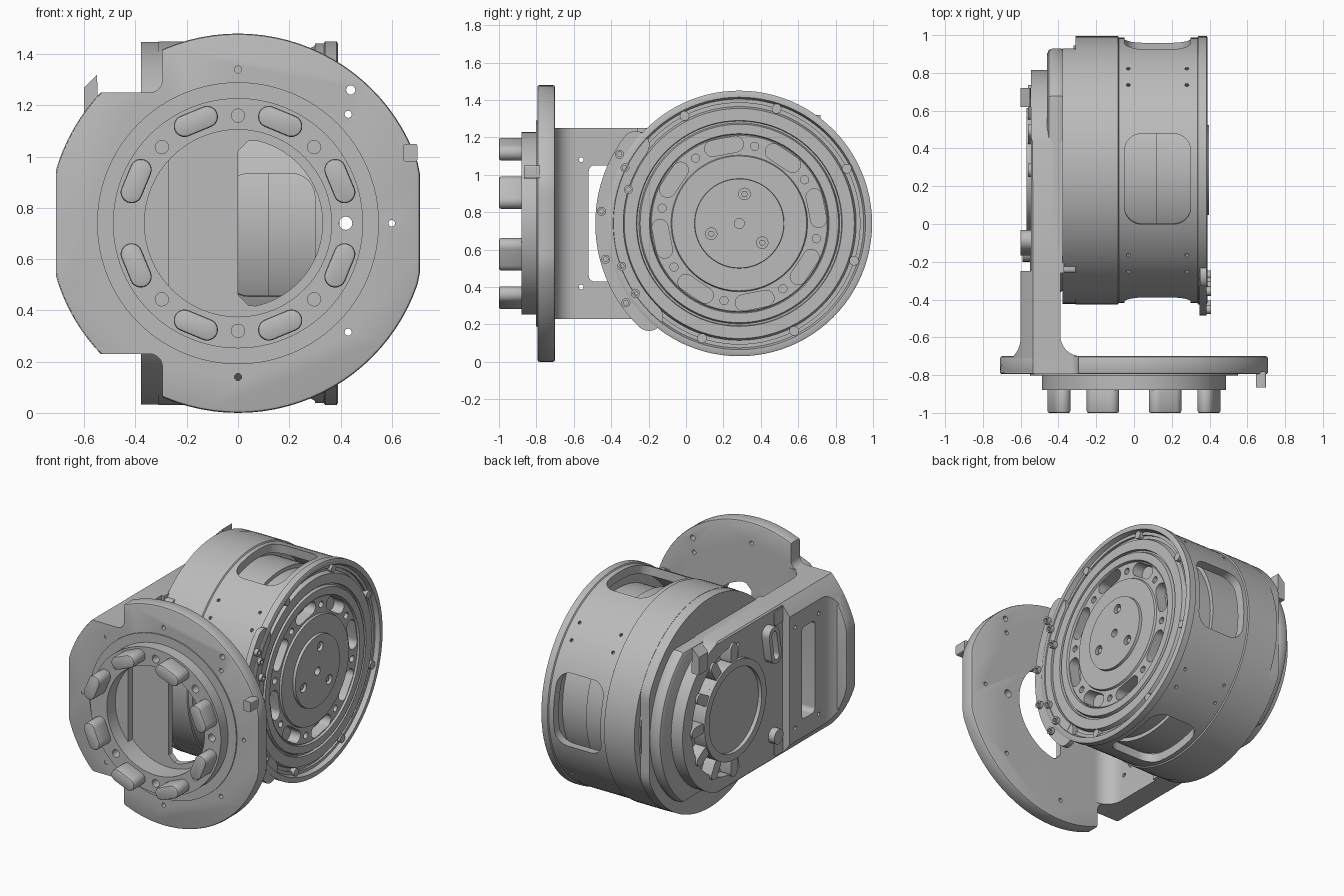
import bpy, bmesh, math
from mathutils import Matrix, Vector

cube = bpy.data.objects.get("Cube")
if cube:
    bpy.data.objects.remove(cube)

grey = bpy.data.materials.new("machined grey")
grey.use_nodes = True
grey.diffuse_color = (0.5, 0.5, 0.5, 1)
grey.node_tree.nodes["Principled BSDF"].inputs["Base Color"].default_value = (0.5, 0.5, 0.5, 1)

ZC = 0.74                # height of both axes
DRUM = (0.285, ZC)       # drum axis in y, z
BORE = (0, ZC)           # flange axis in x, z


# ---- outlines ----
def polar(c, r, deg):
    a = math.radians(deg)
    return (c[0] + r * math.cos(a), c[1] + r * math.sin(a))


def arc(c, r, a0, a1, n=12):
    return [polar(c, r, a0 + (a1 - a0) * i / n) for i in range(n + 1)]


def circle(c, r, n=24):
    return arc(c, r, 0, 360, n)[:-1]


def capsule(c, length, width, deg):
    h = (length - width) / 2
    return (arc(polar(c, h, deg), width / 2, deg - 90, deg + 90) +
            arc(polar(c, -h, deg), width / 2, deg + 90, deg + 270))


def rounded(x0, x1, y0, y1, r):
    return (arc((x1 - r, y1 - r), r, 0, 90, 8) + arc((x0 + r, y1 - r), r, 90, 180, 8) +
            arc((x0 + r, y0 + r), r, 180, 270, 8) + arc((x1 - r, y0 + r), r, 270, 360, 8))


# ---- solids ----
def finish(bm, name):
    bmesh.ops.recalc_face_normals(bm, faces=bm.faces)
    me = bpy.data.meshes.new(name)
    bm.to_mesh(me)
    bm.free()
    me.materials.append(grey)
    ob = bpy.data.objects.new(name, me)
    bpy.context.collection.objects.link(ob)
    return ob


def prism(name, pts, axis, lo, hi):
    place = {"X": lambda p, t: (t, p[0], p[1]),
             "Y": lambda p, t: (p[0], t, p[1]),
             "Z": lambda p, t: (p[0], p[1], t)}[axis]
    bm = bmesh.new()
    face = bm.faces.new([bm.verts.new(place(p, lo)) for p in pts])
    out = bmesh.ops.extrude_face_region(bm, geom=[face])["geom"]
    shift = Vector(place((0, 0), hi - lo))
    bmesh.ops.translate(bm, vec=shift, verts=[v for v in out if isinstance(v, bmesh.types.BMVert)])
    return finish(bm, name)


def lathe(name, profile, closed, steps=96):
    """Turn (x, radius) points round the drum axis."""
    bm = bmesh.new()
    vs = [bm.verts.new((x, DRUM[0], ZC + r)) for x, r in profile]
    es = [bm.edges.new(p) for p in zip(vs, vs[1:])]
    if closed:
        es.append(bm.edges.new((vs[-1], vs[0])))
    bmesh.ops.spin(bm, geom=vs + es, cent=(0, DRUM[0], ZC), axis=(1, 0, 0),
                   angle=math.tau, steps=steps, use_duplicate=False)
    bmesh.ops.remove_doubles(bm, verts=bm.verts, dist=1e-4)
    return finish(bm, name)


def turn(ob, deg):
    c = Matrix.Translation((0, DRUM[0], ZC))
    ob.data.transform(c @ Matrix.Rotation(math.radians(deg), 4, "X") @ c.inverted())
    return ob


def join(name, obs):
    bpy.ops.object.select_all(action="DESELECT")
    for o in obs:
        o.select_set(True)
    bpy.context.view_layer.objects.active = obs[0]
    if len(obs) > 1:
        bpy.ops.object.join()
    obs[0].name = name
    return obs[0]


def apply(ob, mod):
    bpy.context.view_layer.objects.active = ob
    bpy.ops.object.modifier_apply(modifier=mod.name)


def cut(ob, cutters, operation="DIFFERENCE"):
    tool = join("cutter", cutters)
    mod = ob.modifiers.new("cut", "BOOLEAN")
    mod.operation, mod.object, mod.solver = operation, tool, "EXACT"
    apply(ob, mod)
    bpy.data.objects.remove(tool)
    return ob


def bevel(ob, width):
    mod = ob.modifiers.new("bevel", "BEVEL")
    mod.width, mod.segments, mod.limit_method = width, 2, "ANGLE"
    mod.angle_limit = math.radians(50)
    apply(ob, mod)
    return ob


# ---- mounting flange ----
outline = [(max(-0.71, min(0.71, x)), z) for x, z in circle(BORE, 0.74, 96)]
flange = bevel(prism("mounting_flange", outline, "Y", -0.795, -0.70), 0.012)
opening = [(0.04, ZC - 0.32)] + arc(BORE, 0.33, -78, 78, 24) + [(0.04, ZC + 0.32), (0, ZC + 0.28), (0, ZC - 0.28)]
cut(flange, [prism("c", rounded(-1, -0.295, 1.25, 2, 0.05), "Y", -1, 0),
             prism("c", rounded(-1, -0.295, -0.6, 0.23, 0.05), "Y", -1, 0)])
cut(flange, [prism("c", circle(BORE, 0.365, 64), "Y", -1, -0.74)])
flange_holes = [(0.44, 1.26, 0.018), (0, 1.34, 0.014), (0, 0.14, 0.014), (0.42, ZC, 0.026)]
flange_holes += [(sx * 0.43, ZC + sz * 0.425, 0.014) for sx in (1, -1) for sz in (1, -1)]
flange_holes += [(sx * 0.6, ZC, 0.013) for sx in (1, -1)]
cut(flange, [prism("c", opening, "Y", -0.9, -0.6)] +
    [prism("c", circle((x, z), r, 16), "Y", -0.9, -0.6) for x, z, r in flange_holes])

step = cut(prism("flange_step", circle(BORE, 0.55, 96), "Y", -0.803, -0.78),
           [prism("c", circle(BORE, 0.47, 96), "Y", -1, 0)])
boss = cut(prism("flange_boss", circle(BORE, 0.488, 96), "Y", -0.88, -0.78),
           [prism("c", circle(BORE, 0.365, 64), "Y", -1, -0.7)] +
           [prism("c", circle(polar(BORE, 0.42, a), 0.026, 16), "Y", -1, -0.82 if a else -0.7)
            for a in range(-135, 180, 45)])
for i in range(8):
    a = 22.5 + 45 * i
    bevel(prism("drive_pad", capsule(polar(BORE, 0.43, a), 0.18, 0.085, a + 90), "Y", -1, -0.87), 0.01)
prism("edge_tab", rounded(0.645, 0.70, 0.98, 1.05, 0.01), "Y", -0.865, -0.78)

# ---- side arm ----
foot = ([(-0.27, -0.79), (-0.27, -0.70)] + arc((-0.28, -0.59), 0.11, 270, 180) +
        [(-0.39, -0.25), (-0.6, -0.25)] + arc((-0.75, -0.6), 0.15, 0, -72) + [(-0.71, -0.79)])
arm = prism("arm_foot", foot, "Z", 0.23, 1.25)
cut(arm, [prism("c", circle(BORE, 0.74, 96), "Y", -2, 2)], "INTERSECT")
cut(arm, [prism("c", rounded(-0.52, -0.38, 0.43, 1.05, 0.03), "X", -1, 0)] +
    [prism("c", circle((y, z), 0.013, 12), "X", -1, 0)
     for y in (-0.31, -0.56) for z in (0.4, 1.08)])

plate = prism("arm_plate", [(-0.26, ZC - 0.51)] + arc(DRUM, 0.53, -74, 74, 40) + [(-0.26, ZC + 0.51)],
              "X", -0.545, -0.37)
cut(plate, [prism("c", circle(BORE, 0.74, 96), "Y", -2, 2)], "INTERSECT")
cut(plate, [prism("c", arc(DRUM, 0.43, -100, 100, 32) + arc(DRUM, 0.33, 100, -100, 32), "X", -1, -0.48)])
for i in range(7):
    a = -90 + 30 * i
    prism("hub_finger", capsule(polar(DRUM, 0.38, a), 0.14, 0.07, a), "X", -0.56, -0.46)
hub = cut(prism("hub_ring", circle(DRUM, 0.33, 64), "X", -0.57, -0.45),
          [prism("c", circle(DRUM, 0.28, 64), "X", -1, -0.53)])
cut(hub, [prism("c", circle(polar(DRUM, r, 45 * i + r * 100), s, 12), "X", -0.6, -0.49)
          for i in range(8) for r, s in ((0.22, 0.02), (0.13, 0.012))])
cut(prism("slotted_lug", capsule((-0.1, 1.04), 0.26, 0.11, 80), "X", -0.6, -0.5),
    [prism("c", capsule((-0.1, 1.04), 0.2, 0.05, 80), "X", -1, -0.56)])
prism("lower_lug", circle((-0.15, 0.4), 0.05), "X", -0.59, -0.5)
prism("top_bracket", [(-0.6, 1.15), (-0.6, 1.27), (-0.55, 1.32), (-0.545, 1.15)], "Y", 0.62, 0.72)
for z in (0.25, 1.13):
    prism("arm_rib", rounded(-0.26, -0.16, z, z + 0.1, 0.02), "X", -0.55, -0.31)

# ---- drum rear end, with flats where the arm wraps it ----
end = [(min(y, 0.93), z) for y, z in circle(DRUM, 0.708, 96)]
prism("drum_end", end, "X", -0.378, -0.30)
cover = [(y, max(ZC - 0.51, min(ZC + 0.51, z))) for y, z in circle(DRUM, 0.645, 96)]
bevel(prism("rear_cover", cover, "X", -0.46, -0.36), 0.03)

# ---- drum shell with windows and radial screw holes ----
shell = lathe("drum_shell", [(-0.31, 0.71), (-0.085, 0.71), (-0.08, 0.702), (0.335, 0.702), (0.34, 0.71),
                             (0.385, 0.71), (0.39, 0.70), (0.39, 0.675), (0.36, 0.665), (0.36, 0.645),
                             (-0.31, 0.645)], True)
tools = []
for k in range(4):
    window = rounded(-0.05, 0.30, DRUM[0] - 0.24, DRUM[0] + 0.24, 0.09)
    tools.append(turn(prism("c", window, "Z", ZC + 0.45, ZC + 0.9), 90 * k + 4))
    for a in (40, 50):
        for x in (-0.03, 0.28):
            tools.append(turn(prism("c", circle((x, DRUM[0]), 0.011, 8), "Z", ZC + 0.68, ZC + 0.8), 90 * k + a))
cut(shell, tools)

# ---- drum core and front face ----
core = lathe("drum_core", [(-0.32, 0), (-0.32, 0.66), (-0.1, 0.66), (-0.1, 0.61), (0.12, 0.61), (0.12, 0.585),
                           (0.315, 0.585), (0.315, 0.655), (0.345, 0.655), (0.345, 0.625), (0.372, 0.615),
                           (0.372, 0.55), (0.355, 0.547), (0.355, 0.537), (0.375, 0.53), (0.375, 0.48),
                           (0.36, 0.475), (0.365, 0.47), (0.365, 0.365), (0.378, 0.36), (0.378, 0.24),
                           (0.396, 0.238), (0.396, 0)], False)
tools = [prism("c", circle(DRUM, 0.027, 16), "X", 0.36, 0.5)]
for i in range(8):
    a = 11.25 + 45 * i
    tools.append(prism("c", capsule(polar(DRUM, 0.42, a), 0.21, 0.085, a + 90), "X", 0.29, 0.5))
    tools.append(prism("c", circle(polar(DRUM, 0.42, a + 22.5), 0.022, 12), "X", 0.3, 0.5))
tools += [prism("c", circle(polar(DRUM, 0.16, a), 0.031, 16), "X", 0.37, 0.5) for a in (80, 200, 320)]
cut(core, tools)
for a in (80, 200, 320):
    prism("hub_screw", circle(polar(DRUM, 0.16, a), 0.018, 6), "X", 0.36, 0.385)
for i in range(8):
    prism("rim_screw_boss", circle(polar(DRUM, 0.645, 27 + 45 * i), 0.026, 16), "X", 0.33, 0.378)

# ---- crescent sensor plate on the drum's front edge ----
crescent = arc(DRUM, 0.77, 143, 226, 32) + arc(DRUM, 0.62, 226, 143, 32)
prism("crescent_plate", crescent, "X", 0.348, 0.384)
for a in (143, 226):
    prism("crescent_end", circle(polar(DRUM, 0.695, a), 0.075), "X", 0.349, 0.383)
for a, r in ((150, 0.74), (154, 0.68), (163, 0.62), (175, 0.74), (195, 0.74), (200, 0.67), (214, 0.67), (215, 0.74)):
    cut(prism("standoff", circle(polar(DRUM, r, a), 0.024, 16), "X", 0.36, 0.408),
        [prism("c", circle(polar(DRUM, r, a), 0.013, 12), "X", 0.385, 0.5)])

# ---- shading ----
bpy.ops.object.select_all(action="DESELECT")
for ob in bpy.context.collection.objects:
    if ob.type == "MESH" and ob.data.materials and ob.data.materials[0] == grey:
        ob.select_set(True)
        bpy.context.view_layer.objects.active = ob
bpy.ops.object.shade_smooth_by_angle(angle=math.radians(30))
